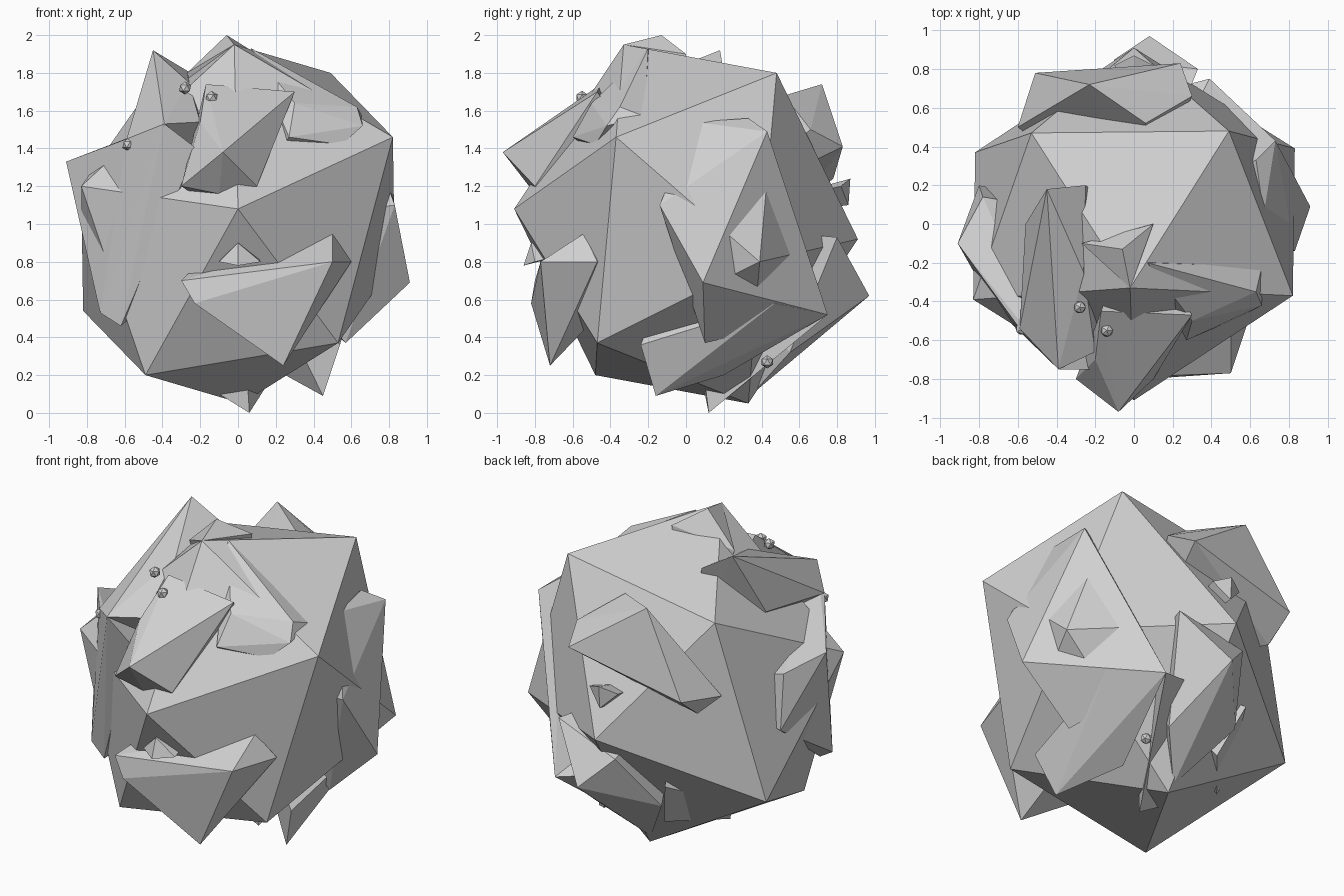
import bpy
import bmesh
from mathutils import Vector

if "Cube" in bpy.data.objects:
    bpy.data.objects.remove(bpy.data.objects["Cube"], do_unlink=True)

MIDDLE = Vector((0, 0, 1))

# Single stone colour
stone = bpy.data.materials.new("stone_grey")
stone.use_nodes = True
grey = (.63, .63, .63, 1)
stone.diffuse_color = grey
shader = next(n for n in stone.node_tree.nodes if n.type == "BSDF_PRINCIPLED")
shader.inputs["Base Color"].default_value = grey
shader.inputs["Roughness"].default_value = .9


def finish(name, bm):
    """Turn a bmesh into a flat-shaded stone object."""
    bmesh.ops.recalc_face_normals(bm, faces=bm.faces)
    mesh = bpy.data.meshes.new(name)
    bm.to_mesh(mesh)
    bm.free()
    mesh.materials.append(stone)
    obj = bpy.data.objects.new(name, mesh)
    bpy.context.collection.objects.link(obj)
    return obj


def hull(name, points):
    """Wrap a faceted stone around its corner points."""
    bm = bmesh.new()
    for p in points:
        bm.verts.new(p)
    bmesh.ops.convex_hull(bm, input=list(bm.verts))
    loose = [v for v in bm.verts if not v.link_faces]
    bmesh.ops.delete(bm, geom=loose, context="VERTS")
    return finish(name, bm)


def lump(name, *corners, root=.65):
    """A stone whose outer corners stick out and whose root is buried in the core."""
    outer = [Vector(c) for c in corners]
    buried = [MIDDLE.lerp(p, root) for p in outer]
    return hull(name, outer + buried)


def chip(name, centre, size=.035):
    """A tiny pebble with twenty sides."""
    bm = bmesh.new()
    bmesh.ops.create_icosphere(bm, subdivisions=1, radius=size)
    bmesh.ops.translate(bm, verts=bm.verts, vec=centre)
    return finish(name, bm)


# Core boulder: a twenty-sided stone, point-symmetric about its middle
front_nose = Vector((0, -.91, 1.08))
upper_side = Vector((.82, -.37, 1.46))
upper_back = Vector((.49, .48, 1.8))
lower_front = Vector((.53, -.47, .37))
crown = Vector((-.02, -.33, 1.95))
far_side = Vector((-.83, -.39, 1.2))
half = [front_nose, upper_side, upper_back, lower_front, crown, far_side]
hull("core_boulder", half + [2 * MIDDLE - p for p in half])

# Front stones
lump("front_upper_stone",
     (-.08, -.97, 1.38), (.3, -.47, 1.7), (-.17, -.45, 1.74),
     (-.2, -.7, 1.54), (-.3, -.8, 1.2), (-.1, -.8, 1.16), (.1, -.8, 1.2))
lump("front_lower_stone",
     (.24, -.72, .25), (-.23, -.82, .58), (-.3, -.8, .7),
     (.5, -.54, .95), (.6, -.47, .8), (.5, -.77, .8))
lump("front_small_stone",
     (0, -.82, .9), (0, -.86, .78), (.12, -.8, .8), (-.1, -.8, .8))

# Two large stones over the -x side, sharing an edge
shared_low = Vector((-.59, -.54, 1.45))
shared_high = Vector((-.39, -.75, 1.53))
lump("side_upper_stone", shared_low, shared_high,
     (-.45, .18, 1.92), (-.2, -.66, 1.54), (-.26, -.25, 1.75),
     (-.25, .2, 1.8), (-.56, 0, 1.53))
lump("side_wide_stone", shared_low, shared_high,
     (-.91, -.1, 1.33), (-.73, -.42, .53), (-.62, -.45, .46),
     (-.8, .2, .92), (-.78, .14, 1.25), (-.22, -.75, 1.4))

# Stones on the top and the upper +x corner
lump("top_stone", crown,
     (-.06, -.13, 2), (.1, 0, 1.9), (-.27, -.1, 1.8))
lump("upper_corner_stone",
     (.66, -.22, 1.57), (.63, -.35, 1.62), (.66, -.42, 1.52),
     (.55, -.48, 1.42), (.27, -.6, 1.46), (.3, -.5, 1.64),
     (.07, -.2, 1.93))

# Stones on the +x side, meeting at one low back corner
low_corner = Vector((.39, .75, .52))
lump("side_stone", low_corner,
     (.73, .43, 1.49), (.91, .09, .69), (.67, .05, 1.54),
     (.63, .33, 1.56), (.57, .1, .37), (.83, -.14, 1.1))
lump("side_lower_stone", low_corner,
     (.45, -.16, .09), (.54, -.24, .36), (.6, .47, .58), (.25, .2, .2))

# Back and underside stones
lump("back_upper_stone",
     (.24, .83, 1.41), (-.51, .78, 1.24), (-.23, .72, 1.74),
     (-.6, .5, 1.2), (-.5, .6, 1.1), (.06, .52, 1.68), (.3, .66, 1.5))
lump("back_lower_stone",
     (.08, .97, .62), (.33, .8, .93), (-.1, .85, .8),
     (.2, .55, .32), (-.25, .6, .45), (0, .35, .1))
lump("bottom_stone", low_corner,
     (.06, .12, 0), (.2, .7, .56), (-.1, .1, .1))
lump("back_low_corner_stone",
     (-.45, .2, .27), (-.5, .25, .4), (-.3, .64, .6), (-.2, .5, .3))
lump("back_small_stone",
     (0, .87, 1.24), (0, .86, 1.1), (-.1, .82, 1.2), (.1, .82, 1.2))

# Loose chips
chip("top_chip", (-.28, -.43, 1.72))
chip("front_chip", (-.14, -.55, 1.67))
chip("side_chip", (-.58, -.54, 1.42))
chip("under_chip", (.27, .43, .27))
